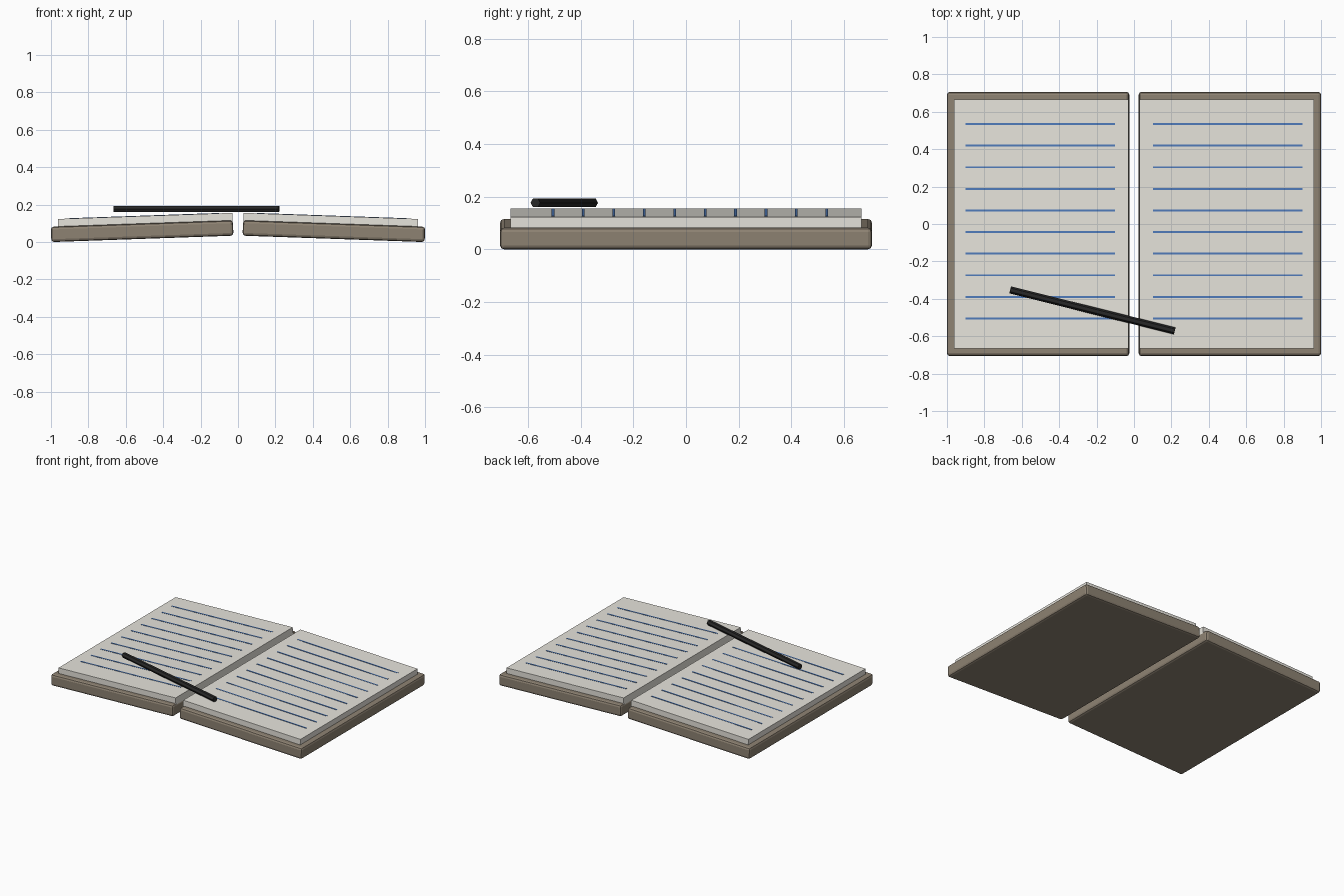
import bpy, bmesh, math
from mathutils import Matrix, Vector

if "Cube" in bpy.data.objects:
    bpy.data.objects.remove(bpy.data.objects["Cube"])

TILT = math.radians(2)


def material(name, color):
    m = bpy.data.materials.new(name)
    m.diffuse_color = (*color, 1)
    m.use_nodes = True
    m.node_tree.nodes["Principled BSDF"].inputs["Base Color"].default_value = m.diffuse_color
    return m


BROWN = material("cover_brown", (0.27, 0.225, 0.17))
PAPER = material("paper", (0.80, 0.78, 0.72))
BLUE = material("line_blue", (0.08, 0.2, 0.5))
BLACK = material("pen_black", (0.02, 0.02, 0.02))


def finish(bm, name, mat, matrix):
    me = bpy.data.meshes.new(name)
    bm.to_mesh(me)
    bm.free()
    ob = bpy.data.objects.new(name, me)
    bpy.context.collection.objects.link(ob)
    me.materials.append(mat)
    ob.matrix_world = matrix
    return ob


def add_box(bm, lo, hi):
    lo, hi = Vector(lo), Vector(hi)
    mat = Matrix.Translation((lo + hi) / 2) @ Matrix.Diagonal((*(hi - lo), 1))
    bmesh.ops.create_cube(bm, size=1, matrix=mat)


def half_book(side, label):
    # local +x * side points to the outer edge
    frame = Matrix.Translation((side * 0.5125, 0, 0.058)) @ Matrix.Rotation(side * TILT, 4, 'Y')

    def span(a, b):
        return sorted((side * a, side * b))

    # bevelled cover board
    bm = bmesh.new()
    add_box(bm, (-0.487, -0.706, -0.041), (0.487, 0.706, 0.041))
    bmesh.ops.bevel(bm, geom=bm.edges[:], offset=0.015, segments=2, profile=0.5, affect='EDGES')
    finish(bm, label + "_cover", BROWN, frame)

    # page block
    bm = bmesh.new()
    x0, x1 = span(-0.485, 0.448)
    add_box(bm, (x0, -0.666, 0.02), (x1, 0.666, 0.081))
    finish(bm, label + "_pages", PAPER, frame)

    # ruled lines
    bm = bmesh.new()
    x0, x1 = span(-0.415, 0.385)
    for i in range(10):
        y = -0.505 + i * 0.1155
        add_box(bm, (x0, y - 0.005, 0.079), (x1, y + 0.005, 0.083))
    finish(bm, label + "_ruled_lines", BLUE, frame)


half_book(-1, "left")
half_book(1, "right")

# hexagonal pen lying across the pages
bm = bmesh.new()
bmesh.ops.create_cone(bm, cap_ends=True, segments=6, radius1=0.019, radius2=0.019, depth=0.907,
                      matrix=Matrix.Rotation(math.radians(90), 4, 'Y') @ Matrix.Rotation(math.radians(30), 4, 'Z'))
bm.verts.ensure_lookup_table()
# put flat faces up and down
if abs(max(v.co.z for v in bm.verts) - 0.019) < 1e-4:
    bmesh.ops.rotate(bm, verts=bm.verts[:], cent=(0, 0, 0), matrix=Matrix.Rotation(math.radians(30), 3, 'X'))
finish(bm, "pen", BLACK,
       Matrix.Translation((-0.222, -0.462, 0.177)) @ Matrix.Rotation(math.radians(-14), 4, 'Z'))
